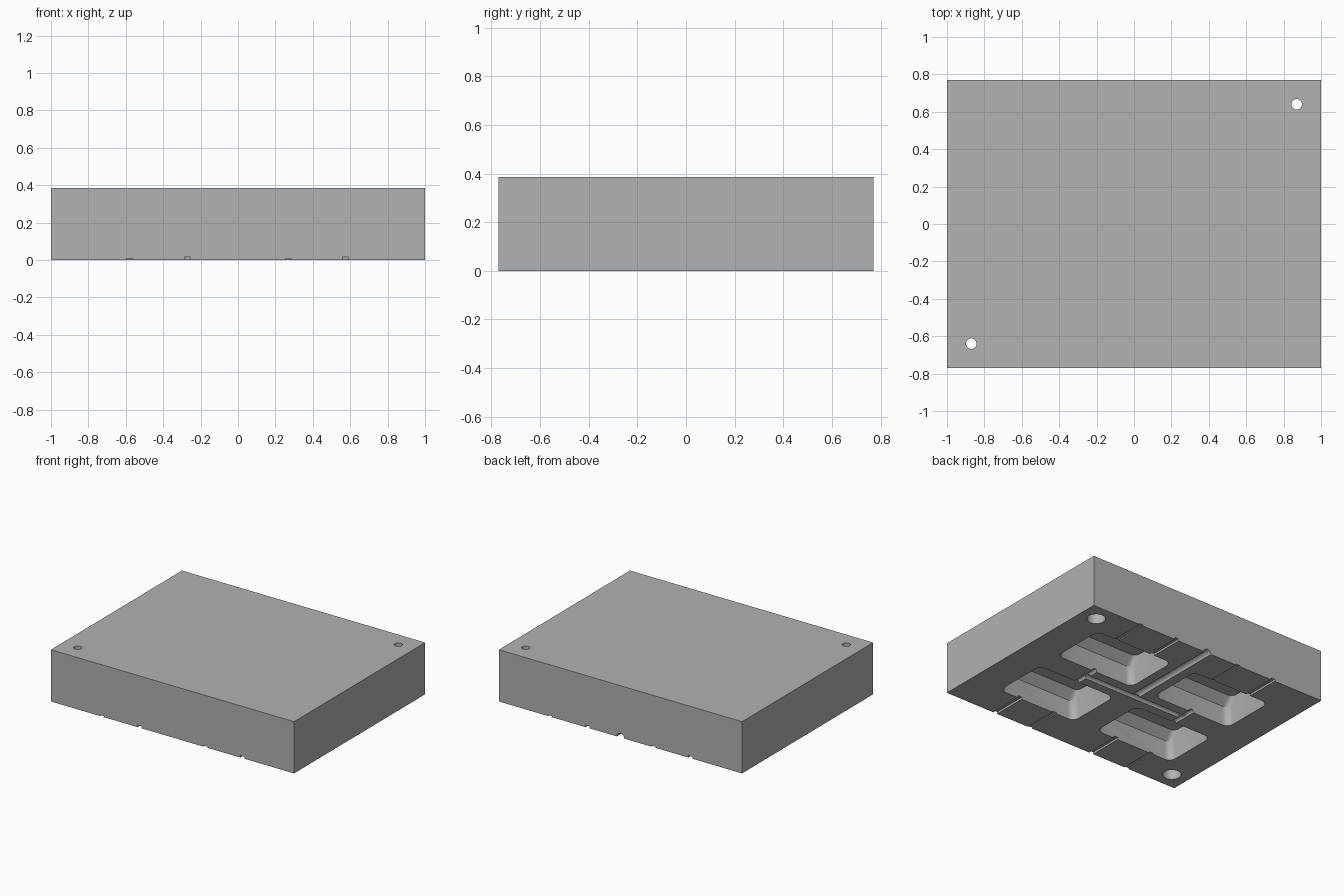
import bpy, bmesh, math
from mathutils import Matrix, Vector

if "Cube" in bpy.data.objects:
    bpy.data.objects.remove(bpy.data.objects["Cube"], do_unlink=True)

HX, HY, H = 1.0, 0.77, 0.385

grey = bpy.data.materials.new("machined grey")
grey.use_nodes = True
grey.diffuse_color = (0.445, 0.445, 0.445, 1)
grey.node_tree.nodes["Principled BSDF"].inputs["Base Color"].default_value = grey.diffuse_color


def make(name, bm):
    bmesh.ops.recalc_face_normals(bm, faces=bm.faces)
    me = bpy.data.meshes.new(name)
    bm.to_mesh(me)
    bm.free()
    me.materials.append(grey)
    ob = bpy.data.objects.new(name, me)
    bpy.context.collection.objects.link(ob)
    return ob


def box(name, x0, x1, y0, y1, z0, z1):
    bm = bmesh.new()
    bmesh.ops.create_cube(bm, size=1)
    for v in bm.verts:
        v.co = Vector(((x0 + x1) / 2 + v.co.x * (x1 - x0),
                       (y0 + y1) / 2 + v.co.y * (y1 - y0),
                       (z0 + z1) / 2 + v.co.z * (z1 - z0)))
    return make(name, bm)


def rod(name, a, b, r, sides=32):
    a, b = Vector(a), Vector(b)
    d = b - a
    m = Matrix.Translation((a + b) / 2) @ d.to_track_quat('Z', 'Y').to_matrix().to_4x4()
    bm = bmesh.new()
    bmesh.ops.create_cone(bm, cap_ends=True, segments=sides, radius1=r, radius2=r,
                          depth=d.length, matrix=m)
    return make(name, bm)


def pocket(name, cx, cy):
    # Stacked rounded rectangles: half width, half depth, corner radius, height
    levels = [(0.328, 0.213, 0.05, -0.02), (0.325, 0.21, 0.05, 0),
              (0.305, 0.19, 0.045, 0.13), (0.295, 0.13, 0.04, 0.19)]
    bm = bmesh.new()
    rings = []
    for w, d, r, z in levels:
        ring = []
        for q in range(4):
            sx, sy = (1, -1, -1, 1)[q], (1, 1, -1, -1)[q]
            for k in range(7):
                t = math.pi / 2 * (q + k / 6)
                ring.append(bm.verts.new((cx + sx * (w - r) + r * math.cos(t),
                                          cy + sy * (d - r) + r * math.sin(t), z)))
        rings.append(ring)
    for lo, hi in zip(rings, rings[1:]):
        for i in range(len(lo)):
            j = (i + 1) % len(lo)
            bm.faces.new((lo[i], lo[j], hi[j], hi[i]))
    bm.faces.new(rings[0])
    bm.faces.new(rings[-1])
    return make(name, bm)


plate = box("mould_plate", -HX, HX, -HY, HY, 0, H)
cutters = []

# Four cavities
for sx in (1, -1):
    for sy in (1, -1):
        cutters.append(pocket("cavity_cutter", sx * 0.425, sy * 0.302))

# Half-round feed channels
cutters.append(rod("main_runner_cutter", (0, 0, 0), (0, HY + 0.1, 0), 0.03))
cutters.append(rod("cross_runner_cutter", (-0.44, 0, 0), (0.44, 0, 0), 0.022))
for s in (1, -1):
    cutters.append(rod("gate_cutter", (s * 0.425, -0.12, 0), (s * 0.425, 0.12, 0), 0.02))

    # Vents, repeated by a half turn
    for x, depth in ((-0.27, 0.015), (0.575, 0.015), (-0.58, 0.008), (0.27, 0.008)):
        ys = sorted((-s * 0.48, -s * (HY + 0.05)))
        cutters.append(box("vent_cutter", s * x - 0.017, s * x + 0.017, *ys, -0.02, depth))

    # Stepped guide holes
    x, y = s * 0.87, s * 0.64
    cutters.append(rod("guide_hole_cutter", (x, y, -0.05), (x, y, 0.26), 0.063))
    cutters.append(rod("through_hole_cutter", (x, y, 0.2), (x, y, H + 0.05), 0.028))

# Cut everything from the plate, then bake the result
for c in cutters:
    mod = plate.modifiers.new(c.name, 'BOOLEAN')
    mod.operation = 'DIFFERENCE'
    mod.solver = 'EXACT'
    mod.object = c
    c.hide_render = True
bpy.context.view_layer.update()
baked = bpy.data.meshes.new_from_object(plate.evaluated_get(bpy.context.evaluated_depsgraph_get()))
plate.modifiers.clear()
plate.data = baked
for c in cutters:
    bpy.data.objects.remove(c, do_unlink=True)

for o in bpy.context.selected_objects:
    o.select_set(False)
plate.select_set(True)
bpy.context.view_layer.objects.active = plate
bpy.ops.object.shade_smooth_by_angle(angle=math.radians(25))
